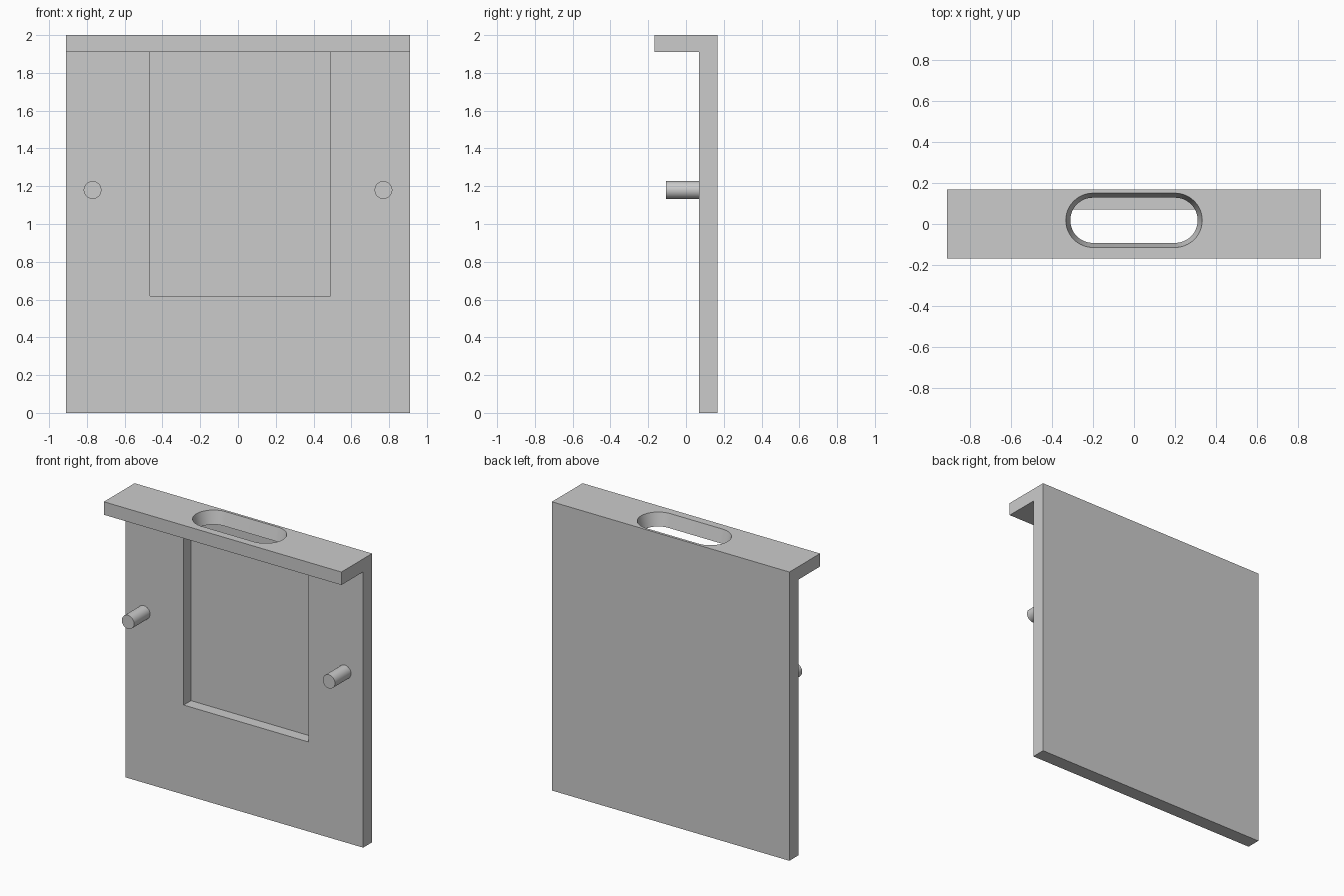
import bpy
import bmesh
from math import cos, sin, pi, radians
from mathutils import Matrix

cube = bpy.data.objects.get("Cube")
if cube:
    bpy.data.objects.remove(cube, do_unlink=True)

grey = bpy.data.materials.new("plain_grey")
grey.use_nodes = True
grey.diffuse_color = (0.6, 0.6, 0.6, 1)
grey.node_tree.nodes["Principled BSDF"].inputs["Base Color"].default_value = (0.6, 0.6, 0.6, 1)


def finish(name, bm):
    bmesh.ops.recalc_face_normals(bm, faces=bm.faces)
    mesh = bpy.data.meshes.new(name)
    bm.to_mesh(mesh)
    bm.free()
    mesh.materials.append(grey)
    obj = bpy.data.objects.new(name, mesh)
    bpy.context.collection.objects.link(obj)
    return obj


def loft(name, lower, upper):
    """Closed solid between two matching rings of points."""
    bm = bmesh.new()
    a = [bm.verts.new(p) for p in lower]
    b = [bm.verts.new(p) for p in upper]
    bm.faces.new(a)
    bm.faces.new(b)
    for i in range(len(a)):
        j = (i + 1) % len(a)
        bm.faces.new((a[i], a[j], b[j], b[i]))
    return finish(name, bm)


def stadium(half, radius, y, z, steps=24):
    """Rounded slot outline: two half circles joined by straight sides."""
    ring = []
    for side in (1, -1):
        for i in range(steps + 1):
            t = -pi / 2 + pi * i / steps
            ring.append((side * (half + radius * cos(t)), y + side * radius * sin(t), z))
    return ring


def activate(obj):
    bpy.ops.object.select_all(action='DESELECT')
    obj.select_set(True)
    bpy.context.view_layer.objects.active = obj


def cut(target, cutter):
    cutter.hide_render = True
    mod = target.modifiers.new("cut", 'BOOLEAN')
    mod.operation = 'DIFFERENCE'
    mod.solver = 'EXACT'
    mod.object = cutter
    activate(target)
    bpy.ops.object.modifier_apply(modifier=mod.name)
    bpy.data.objects.remove(cutter, do_unlink=True)


WIDTH = 0.91
FRONT, BACK, LIP = 0.07, 0.168, -0.168
UNDER, TOP = 1.91, 2.0

# Panel with overhanging top lip, as one L-shaped extrusion
profile = [(BACK, 0), (BACK, TOP), (LIP, TOP), (LIP, UNDER), (FRONT, UNDER), (FRONT, 0)]
panel = loft("panel_with_lip",
             [(-WIDTH, y, z) for y, z in profile],
             [(WIDTH, y, z) for y, z in profile])

# Rectangular pocket in the front face, reaching up to the lip
pocket = [(-0.465, 0.62), (0.49, 0.62), (0.49, UNDER), (-0.465, UNDER)]
cut(panel, loft("pocket_cutter",
                [(x, FRONT - 0.05, z) for x, z in pocket],
                [(x, 0.15, z) for x, z in pocket]))

# Tapered slot through the lip, opening into the pocket
taper = 0.022 / (TOP - UNDER)
slot = [stadium(0.2, 0.11 + taper * (z - UNDER), 0.018, z) for z in (UNDER - 0.03, TOP + 0.03)]
cut(panel, loft("slot_cutter", *slot))
activate(panel)
bpy.ops.object.shade_smooth_by_angle(angle=radians(30))

# Two round pegs on the front
for name, x in (("left_peg", 0.77), ("right_peg", -0.77)):
    bm = bmesh.new()
    start, end = -0.105, FRONT + 0.01
    place = Matrix.Translation((x, (start + end) / 2, 1.18)) @ Matrix.Rotation(pi / 2, 4, 'X')
    bmesh.ops.create_cone(bm, cap_ends=True, segments=48, radius1=0.047, radius2=0.047,
                          depth=end - start, matrix=place)
    activate(finish(name, bm))
    bpy.ops.object.shade_smooth_by_angle(angle=radians(30))
